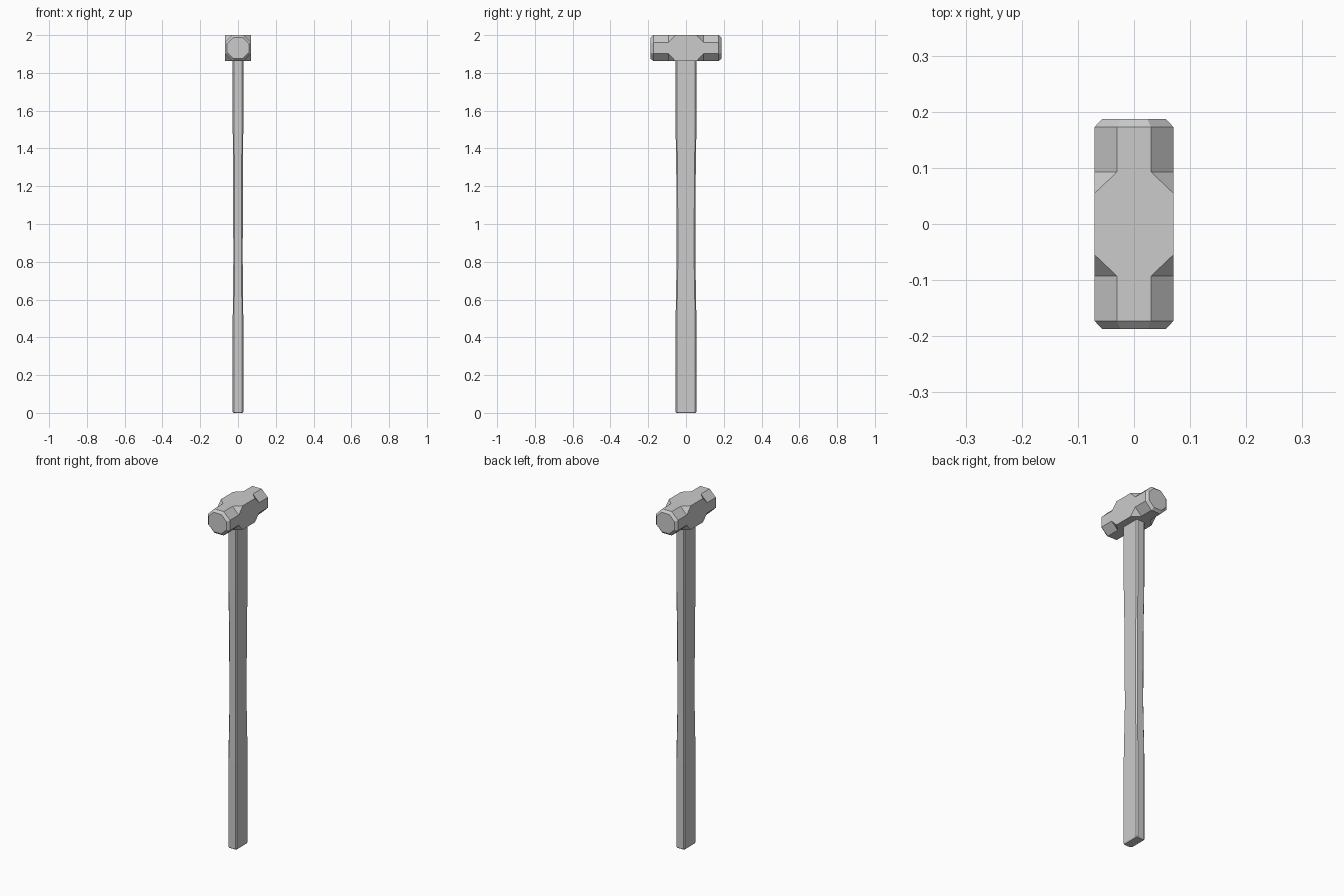
import bpy, bmesh, math
from mathutils import Vector

if "Cube" in bpy.data.objects:
    bpy.data.objects.remove(bpy.data.objects["Cube"])


def octagon(hx, hy, cut_x, cut_y):
    """Rectangle outline with chamfered corners, counter-clockwise."""
    return [(hx, -hy + cut_y), (hx, hy - cut_y), (hx - cut_x, hy), (-hx + cut_x, hy),
            (-hx, hy - cut_y), (-hx, -hy + cut_y), (-hx + cut_x, -hy), (hx - cut_x, -hy)]


def loft(name, sections):
    """Skin a list of 8-point rings and cap both ends."""
    bm = bmesh.new()
    rings = [[bm.verts.new(p) for p in ring] for ring in sections]
    for a, b in zip(rings, rings[1:]):
        for i in range(8):
            j = (i + 1) % 8
            bm.faces.new((a[i], a[j], b[j], b[i]))
    bm.faces.new(rings[0][::-1])
    bm.faces.new(rings[-1])
    bmesh.ops.remove_doubles(bm, verts=bm.verts[:], dist=0.0005)
    bmesh.ops.recalc_face_normals(bm, faces=bm.faces[:])
    mesh = bpy.data.meshes.new(name)
    bm.to_mesh(mesh)
    bm.free()
    obj = bpy.data.objects.new(name, mesh)
    bpy.context.collection.objects.link(obj)
    return obj


# Hammer head: square middle, octagonal striking ends with bevelled rims
HEAD_Z = 1.931
half = [(0.055, 0.07, 0.0), (0.093, 0.07, 0.04), (0.173, 0.07, 0.04), (0.187, 0.057, 0.033)]
stations = [(-y, r, c) for y, r, c in reversed(half)] + half
loft("hammer_head", [[(x, y, HEAD_Z + z * 0.985) for x, z in octagon(r, r, c, c)]
                     for y, r, c in stations])

# Handle: chamfered rectangular shaft with a slightly slimmer waist
shaft = [(0.0, 0.024, 0.051), (0.006, 0.028, 0.055), (0.5, 0.028, 0.055),
         (0.8, 0.025, 0.05), (1.22, 0.0255, 0.051), (1.5, 0.028, 0.055), (1.88, 0.028, 0.055)]
loft("handle", [[(x, y, z) for x, y in octagon(hx, hy, 0.007, 0.007)]
                for z, hx, hy in shaft])
